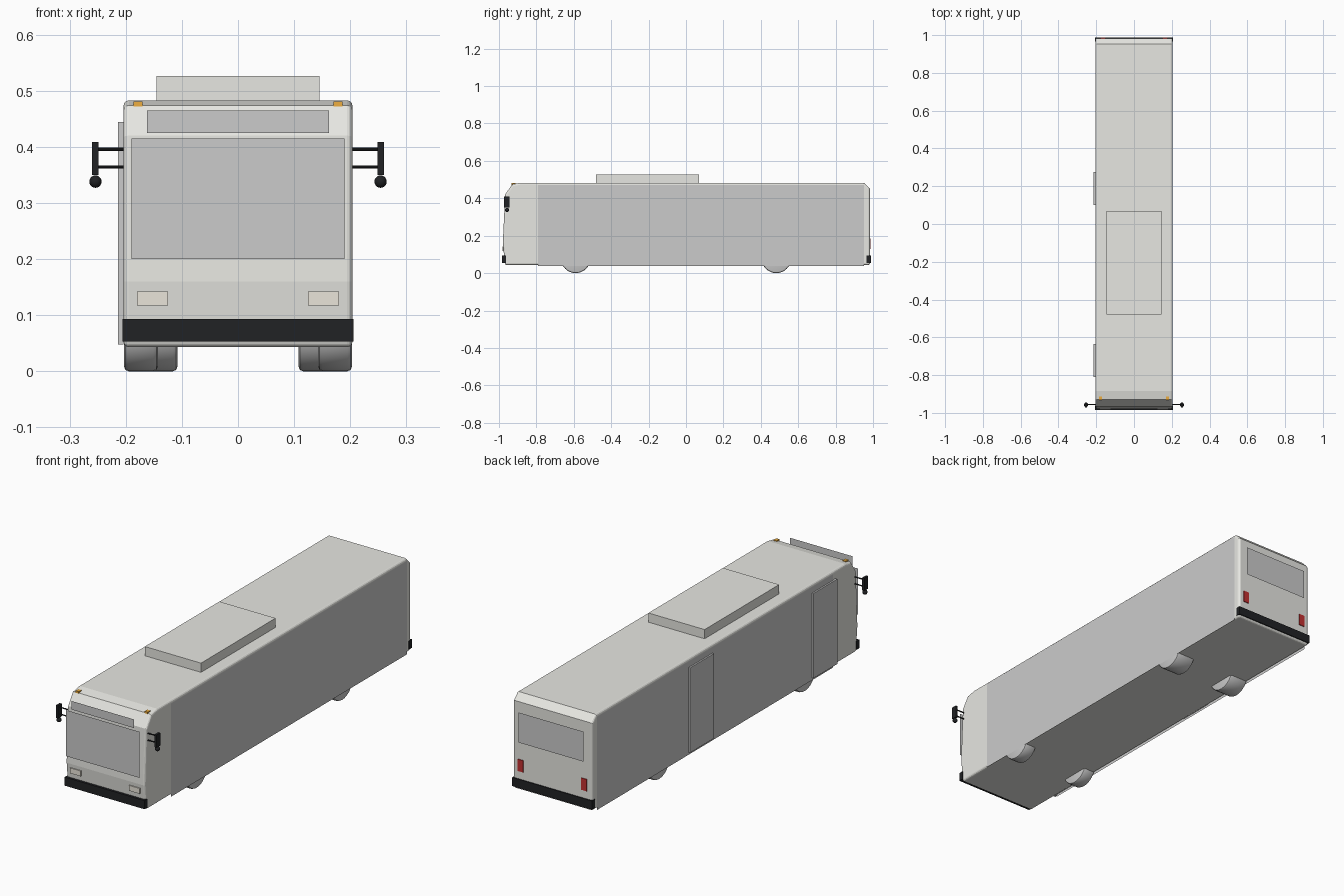
import bpy, bmesh, math
from mathutils import Matrix

if "Cube" in bpy.data.objects:
    bpy.data.objects.remove(bpy.data.objects["Cube"])


def mat(name, r, g, b):
    m = bpy.data.materials.new(name)
    m.diffuse_color = (r, g, b, 1)
    m.use_nodes = True
    m.node_tree.nodes["Principled BSDF"].inputs["Base Color"].default_value = m.diffuse_color
    return m


PAINT = mat("pale_paint", 0.80, 0.80, 0.76)
BLACK = mat("black_trim", 0.015, 0.016, 0.018)
RED = mat("red_lens", 0.55, 0.03, 0.03)
AMBER = mat("amber_lens", 0.85, 0.42, 0.05)
CREAM = mat("cream_lens", 0.82, 0.78, 0.70)


def finish(name, bm, material=None, bevel=0, segments=2, smooth=False):
    bmesh.ops.recalc_face_normals(bm, faces=bm.faces)
    me = bpy.data.meshes.new(name)
    bm.to_mesh(me)
    bm.free()
    ob = bpy.data.objects.new(name, me)
    bpy.context.collection.objects.link(ob)
    if material:
        me.materials.append(material)
    bpy.ops.object.select_all(action='DESELECT')
    ob.select_set(True)
    bpy.context.view_layer.objects.active = ob
    if bevel:
        mod = ob.modifiers.new("bevel", 'BEVEL')
        mod.width = bevel
        mod.segments = segments
        mod.limit_method = 'ANGLE'
        mod.angle_limit = math.radians(65)
        bpy.ops.object.modifier_apply(modifier="bevel")
    if smooth:
        bpy.ops.object.shade_smooth_by_angle(angle=math.radians(35))
    return ob


def box(name, x, y, z, material=None, bevel=0):
    bm = bmesh.new()
    size = [b - a for a, b in (x, y, z)]
    mid = [(a + b) / 2 for a, b in (x, y, z)]
    bmesh.ops.create_cube(bm, size=1, matrix=Matrix.Translation(mid) @ Matrix.Diagonal((*size, 1)))
    return finish(name, bm, material, bevel)


def panel(name, corners):
    bm = bmesh.new()
    bm.faces.new([bm.verts.new(c) for c in corners])
    me = bpy.data.meshes.new(name)
    bm.to_mesh(me)
    bm.free()
    ob = bpy.data.objects.new(name, me)
    bpy.context.collection.objects.link(ob)
    return ob


def cylinder_x(name, x0, x1, y, z, r, sides, material=None, bevel=0):
    bm = bmesh.new()
    m = Matrix.Translation(((x0 + x1) / 2, y, z)) @ Matrix.Rotation(math.pi / 2, 4, 'Y')
    bmesh.ops.create_cone(bm, cap_ends=True, segments=sides, radius1=r, radius2=r,
                          depth=abs(x1 - x0), matrix=m)
    return finish(name, bm, material, bevel, 2, True)


# Body shell: side profile (y, z) extruded across the width
profile = [(-0.968, 0.043), (-0.979, 0.16), (-0.977, 0.21), (-0.967, 0.42), (-0.93, 0.474),
           (-0.885, 0.483), (0.953, 0.483), (0.983, 0.453), (0.983, 0.043)]
bm = bmesh.new()
face = bm.faces.new([bm.verts.new((-0.204, y, z)) for y, z in profile])
ext = bmesh.ops.extrude_face_region(bm, geom=[face])
bmesh.ops.translate(bm, vec=(0.408, 0, 0),
                    verts=[v for v in ext['geom'] if isinstance(v, bmesh.types.BMVert)])
finish("body_shell", bm, PAINT, 0.01, 3)

# Roof unit and bumpers
box("roof_unit", (-0.145, 0.145), (-0.48, 0.07), (0.478, 0.526), PAINT)
box("front_bumper", (-0.206, 0.206), (-0.984, -0.962), (0.053, 0.093), BLACK)
box("rear_bumper", (-0.206, 0.206), (0.966, 0.988), (0.053, 0.093), BLACK)


# Glass sheets standing just off the front and rear
def sheet_y(name, w, y, z0, z1, s):
    panel(name, [(-w * s, y, z0), (w * s, y, z0), (w * s, y, z1), (-w * s, y, z1)])


sheet_y("windscreen", 0.19, -0.997, 0.20, 0.415, 1)
sheet_y("destination_window", 0.162, -0.997, 0.425, 0.465, 1)
sheet_y("rear_window", 0.168, 0.997, 0.27, 0.41, -1)

# Doors on the left side
for name, y0, y1 in (("front_door", -0.81, -0.635), ("middle_door", 0.10, 0.275)):
    box(name, (-0.214, -0.204), (y0, y1), (0.048, 0.444))

for side, s in (("right", 1), ("left", -1)):
    def span(a, b):
        return tuple(sorted((a * s, b * s)))

    # Side window panel
    pts = [(0.2065 * s, y, z) for y, z in ((-0.79, 0.037), (0.953, 0.037), (0.953, 0.472), (-0.79, 0.472))]
    panel(side + "_side_panel", pts if s > 0 else pts[::-1])

    # Wheels: single front tyre, wide twin rear tyre
    cylinder_x(side + "_front_wheel", 0.143 * s, 0.203 * s, -0.59, 0.079, 0.079, 32, None, 0.008)
    cylinder_x(side + "_rear_wheel", 0.108 * s, 0.203 * s, 0.483, 0.079, 0.079, 32, None, 0.008)

    # Lamps
    box(side + "_headlight", span(0.125, 0.18), (-0.982, -0.96), (0.117, 0.142), CREAM)
    box(side + "_tail_light", span(0.15, 0.178), (0.97, 0.987), (0.13, 0.185), RED)
    box(side + "_marker_light", span(0.17, 0.186), (-0.932, -0.912), (0.472, 0.481), AMBER)

    # Mirror: two arms, tall plate and small round lower mirror
    for arm, z in (("upper", 0.396), ("lower", 0.364)):
        cylinder_x(f"{side}_mirror_{arm}_arm", 0.196 * s, 0.252 * s, -0.955, z, 0.003, 8, BLACK)
    box(side + "_mirror", span(0.249, 0.26), (-0.972, -0.944), (0.35, 0.409), BLACK)
    bm = bmesh.new()
    bmesh.ops.create_uvsphere(bm, u_segments=16, v_segments=10, radius=0.011,
                              matrix=Matrix.Translation((0.254 * s, -0.957, 0.338)))
    finish(side + "_round_mirror", bm, BLACK, smooth=True)
